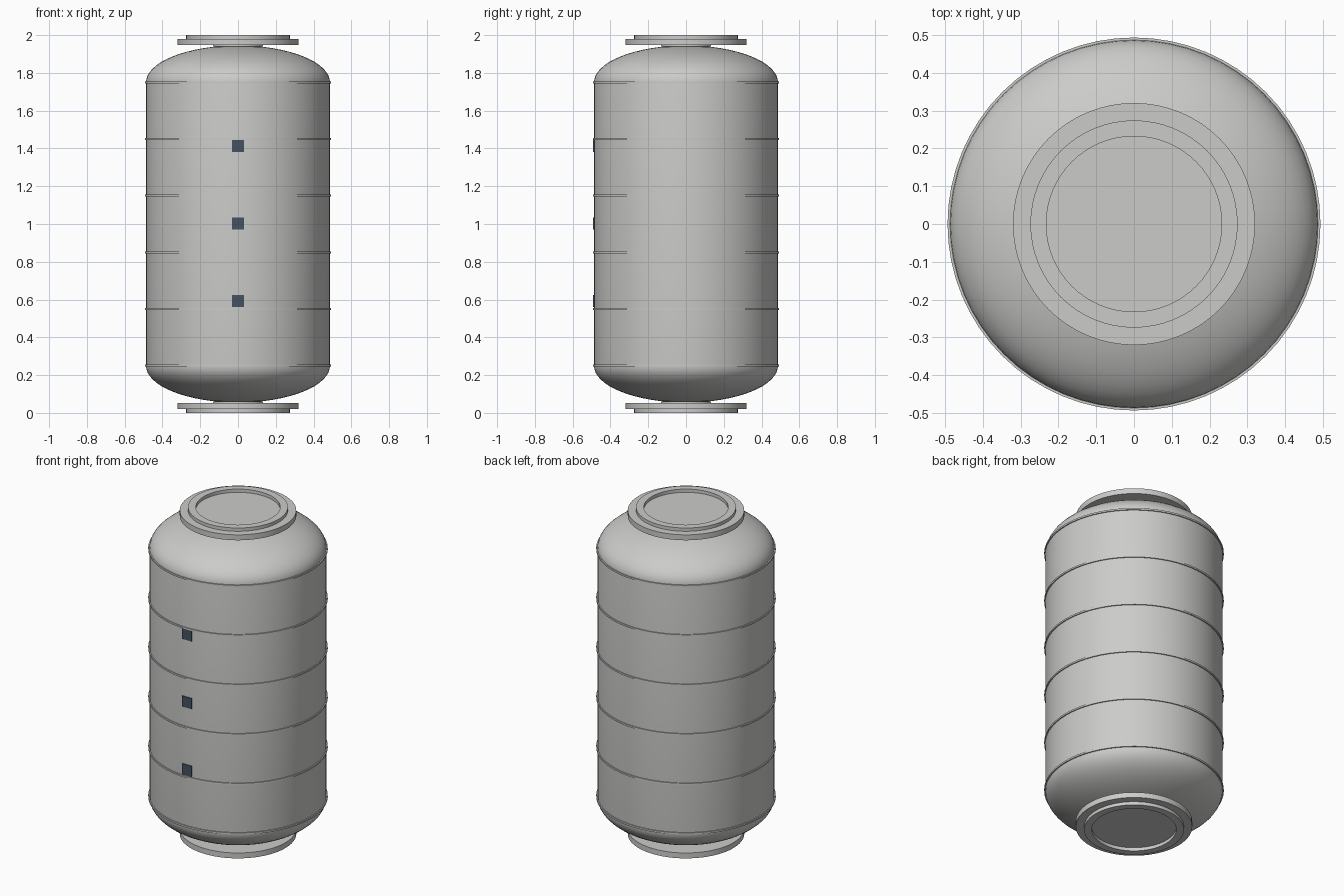
import bpy, math

cube = bpy.data.objects.get("Cube")
if cube:
    bpy.data.objects.remove(cube, do_unlink=True)


def material(name, rgb):
    m = bpy.data.materials.new(name)
    m.use_nodes = True
    m.diffuse_color = (*rgb, 1)
    m.node_tree.nodes["Principled BSDF"].inputs["Base Color"].default_value = (*rgb, 1)
    return m


GREY = material("pale_grey", (0.6, 0.6, 0.59))
GLASS = material("dark_blue_glass", (0.06, 0.085, 0.12))
SIDES = 64


def lathe(name, profile, mat=GREY, closed=False):
    """Spin an (r, z) profile about the z axis; points on the axis become poles."""
    verts, rows = [], []
    for r, z in profile:
        n = SIDES if r > 0 else 1
        start = len(verts)
        for i in range(n):
            a = math.tau * i / SIDES
            verts.append((r * math.cos(a), r * math.sin(a), z))
        rows.append([start + i % n for i in range(SIDES + 1)])
    pairs = list(zip(rows, rows[1:]))
    if closed:
        pairs.append((rows[-1], rows[0]))
    faces = []
    for lo, hi in pairs:
        for i in range(SIDES):
            quad = [lo[i], lo[i + 1], hi[i + 1], hi[i]]
            faces.append(list(dict.fromkeys(quad)))
    mesh = bpy.data.meshes.new(name)
    mesh.from_pydata(verts, [], faces)
    mesh.materials.append(mat)
    obj = bpy.data.objects.new(name, mesh)
    bpy.context.collection.objects.link(obj)
    bpy.ops.object.select_all(action="DESELECT")
    obj.select_set(True)
    bpy.context.view_layer.objects.active = obj
    bpy.ops.object.shade_smooth_by_angle(angle=math.radians(30))
    return obj


# Pressure hull: straight wall with elliptical domed ends
R, LOW, HIGH, DOME = 0.487, 0.25, 1.75, 0.195
arc = [(R * math.cos(t), DOME * math.sin(t))
       for t in (math.pi / 2 * i / 16 for i in range(16))] + [(0, DOME)]
hull = [(r, LOW - h) for r, h in reversed(arc)] + [(r, HIGH + h) for r, h in arc]
lathe("hull", hull)

# Thin raised seam bands
for i in range(6):
    z = LOW + 0.3 * i
    lathe(f"seam_band_{i + 1}",
          [(0.48, z - 0.005), (0.493, z - 0.005), (0.493, z + 0.005), (0.48, z + 0.005)],
          closed=True)

# Docking port at each end: neck, flange, raised rim around a recessed hatch
port = [(0, 0.06), (0.132, 0.06), (0.132, 0.053), (0.32, 0.053), (0.32, 0.02),
        (0.274, 0.02), (0.274, 0), (0.232, 0), (0.232, 0.02), (0, 0.02)]
lathe("bottom_docking_port", list(reversed(port)))
lathe("top_docking_port", [(r, 2 - z) for r, z in port])
for name in ("bottom_docking_port", "top_docking_port"):
    mesh = bpy.data.objects[name].data
    # Outward normals on both ports
    import bmesh
    bm = bmesh.new()
    bm.from_mesh(mesh)
    bmesh.ops.recalc_face_normals(bm, faces=bm.faces)
    bm.to_mesh(mesh)
    bm.free()

# Square window plates down the front
for i, z in enumerate((0.593, 1.003, 1.413)):
    bpy.ops.mesh.primitive_cube_add(size=1, location=(0, -0.4875, z))
    window = bpy.context.object
    window.name = f"window_{i + 1}"
    window.scale = (0.064, 0.009, 0.064)
    window.data.materials.append(GLASS)
